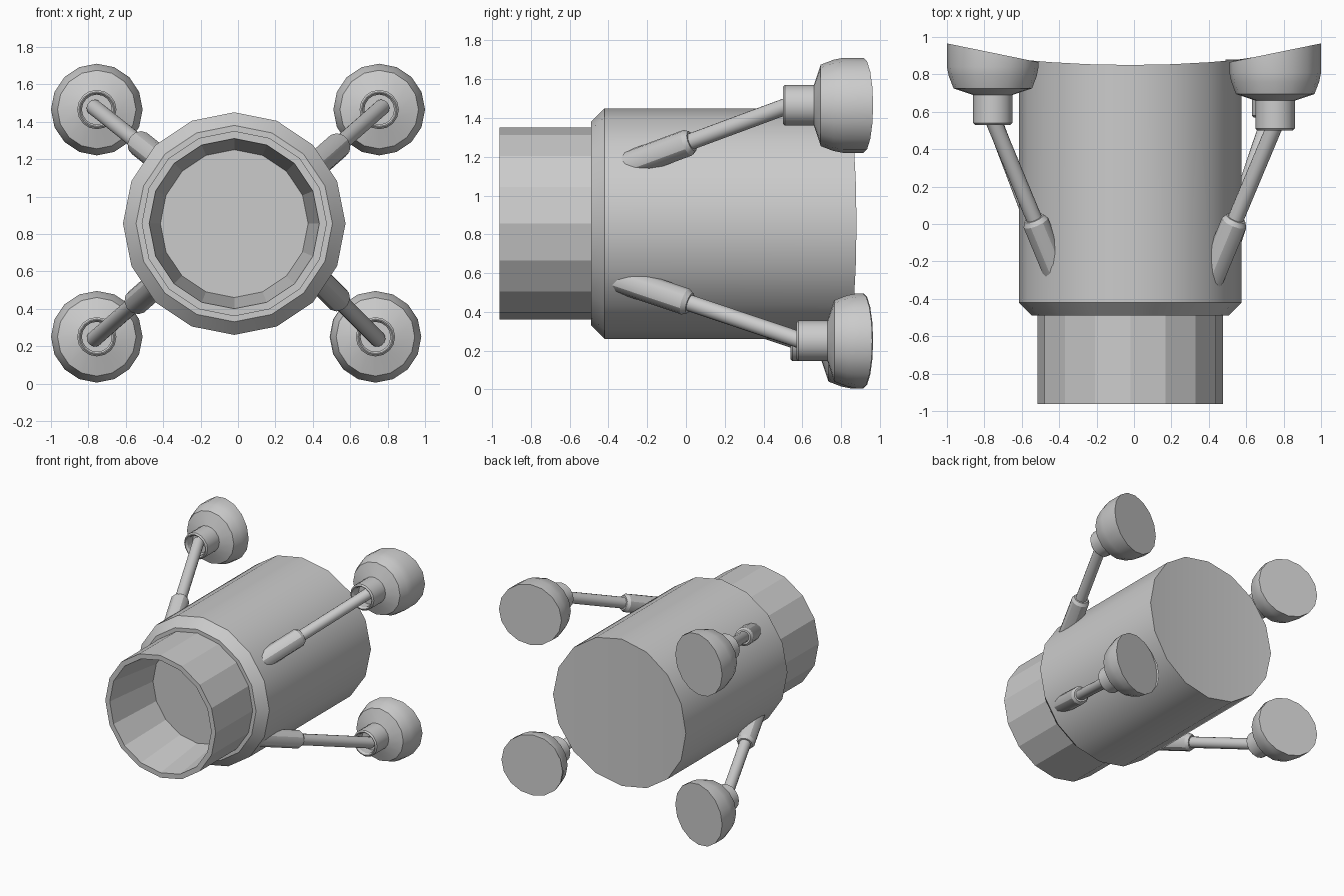
import bpy, bmesh, math
from mathutils import Vector

if "Cube" in bpy.data.objects:
    bpy.data.objects.remove(bpy.data.objects["Cube"])


def lathe(name, profile, origin, axis=(0, 1, 0), n=16, smooth=True, back=None,
          cap_start=True):
    """Revolve (radius, distance) points about an axis; 'back' sets y of the last ring."""
    o, w = Vector(origin), Vector(axis).normalized()
    v = (Vector((0, 0, 1)) - w * w.z).normalized()
    u = v.cross(w) * -1
    bm = bmesh.new()
    rings = []
    for r, t in profile:
        ring = []
        for i in range(n):
            a = 2 * math.pi * i / n
            ring.append(bm.verts.new(o + w * t + u * r * math.cos(a) + v * r * math.sin(a)))
        rings.append(ring)
    if back:
        for p in rings[-1]:
            p.co.y = back(p.co.x)
    for a, b in zip(rings, rings[1:]):
        for i in range(n):
            j = (i + 1) % n
            bm.faces.new((a[i], a[j], b[j], b[i]))

    # Caps are strips between points of equal x, so they may bend in x
    def cap(ring):
        for i in range(n // 2):
            q = []
            for k in (i, i + 1, -i - 1, -i):
                p = ring[k % n]
                if p not in q:
                    q.append(p)
            bm.faces.new(q)

    if cap_start:
        cap(rings[0])
    cap(rings[-1])
    bmesh.ops.recalc_face_normals(bm, faces=bm.faces)
    me = bpy.data.meshes.new(name)
    bm.to_mesh(me)
    bm.free()
    ob = bpy.data.objects.new(name, me)
    bpy.context.collection.objects.link(ob)
    if smooth:
        me.polygons.foreach_set("use_smooth", [True] * len(me.polygons))
        me.set_sharp_from_angle(angle=math.radians(30))
    return ob


CX, CZ = -0.02, 0.855

# Main drum with chamfered front and slightly curved back
lathe("main_body", [(0.525, -0.49), (0.595, -0.42), (0.595, 0.85)], (CX, 0, CZ),
      back=lambda x: 0.85 + 0.03 * ((x - CX) / 0.595) ** 2)

# Hollow faceted collar with a tapering bore
lathe("front_collar", [(0.495, -0.49), (0.495, -0.963), (0.455, -0.963), (0.395, -0.495)],
      (CX, 0, CZ), smooth=False, cap_start=False)

# Four legs: name, pad centre x/z, stem start y, sleeve end point
legs = [
    ("upper_right", 0.755, 1.465, 0.50, (0.545, 0.03, 1.28)),
    ("upper_left", -0.755, 1.465, 0.53, (-0.535, 0.03, 1.29)),
    ("lower_left", -0.755, 0.25, 0.54, (-0.55, 0.03, 0.43)),
    ("lower_right", 0.735, 0.25, 0.57, (0.54, 0.02, 0.445)),
]
for name, x, z, s, end in legs:
    # Pad with socket stem, flared cup and slanted flat base
    lathe(name + "_pad",
          [(0.08, 0.08), (0.08, 0.015), (0.09, 0), (0.095, 0), (0.105, 0.01), (0.105, 0.16),
           (0.12, 0.165), (0.21, 0.195), (0.235, 0.26), (0.245, 0.31), (0.245, 0.36)],
          (x, s, z), back=lambda px: 0.865 + 0.205 * (abs(px) - 0.51))
    # Rod and sleeve share one axis, running into the drum
    end = Vector(end)
    tip = Vector((x, s + 0.03, z))
    d = tip - end
    lathe(name + "_rod", [(0.043, -0.05), (0.043, d.length + 0.04)], end, d)
    lathe(name + "_sleeve", [(0.07, -0.45), (0.07, -0.025), (0.055, 0)], end, d, n=12)
